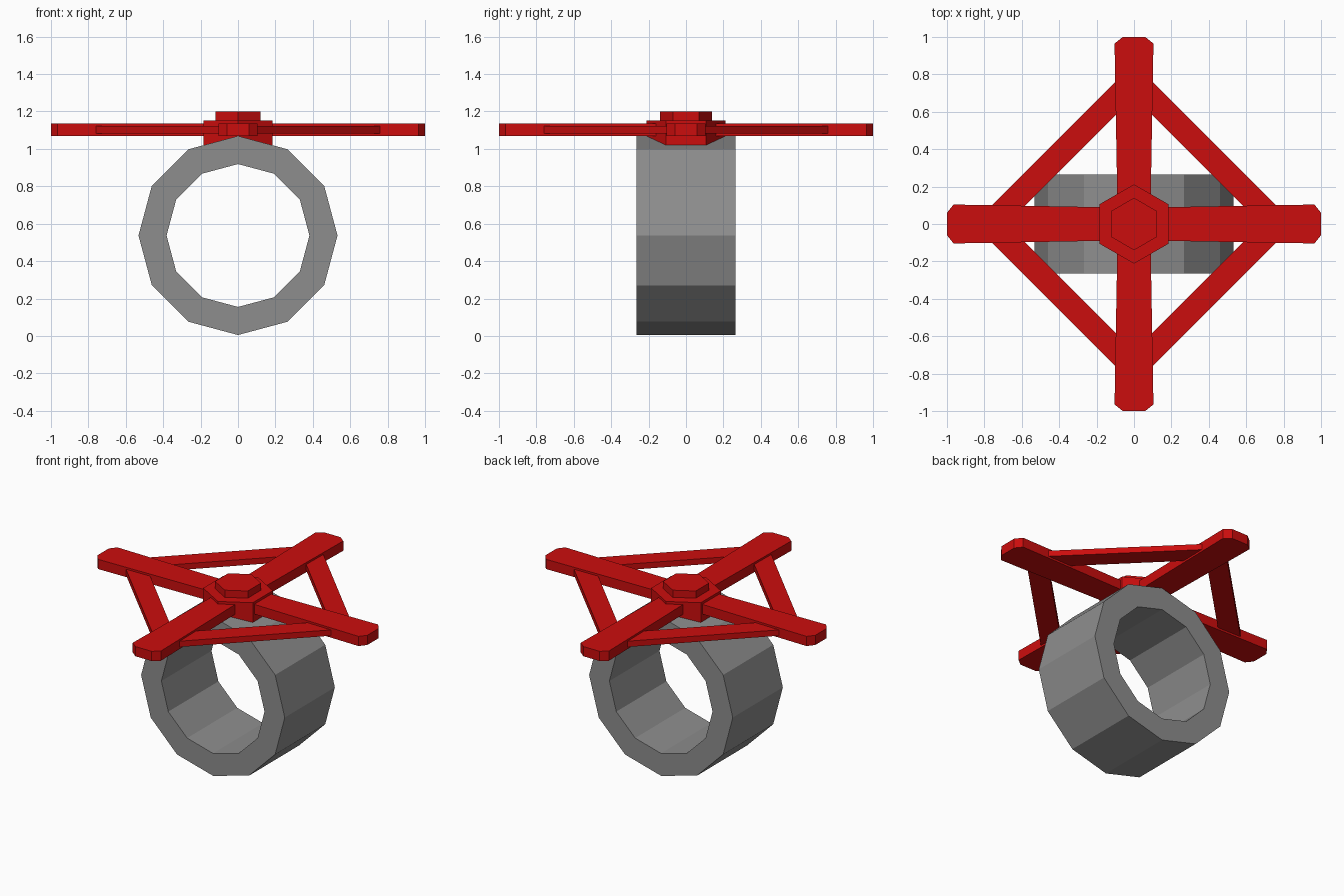
import bpy, bmesh
from math import cos, sin, pi
from mathutils import Matrix

if "Cube" in bpy.data.objects:
    bpy.data.objects.remove(bpy.data.objects["Cube"], do_unlink=True)


def material(name, rgb):
    m = bpy.data.materials.new(name)
    m.use_nodes = True
    m.diffuse_color = (*rgb, 1)
    m.node_tree.nodes["Principled BSDF"].inputs["Base Color"].default_value = (*rgb, 1)
    return m


red = material("red", (0.6, 0.004, 0.004))
grey = material("grey", (0.27, 0.27, 0.27))


def add_object(name, bm, mat):
    bmesh.ops.recalc_face_normals(bm, faces=bm.faces)
    mesh = bpy.data.meshes.new(name)
    bm.to_mesh(mesh)
    bm.free()
    mesh.materials.append(mat)
    obj = bpy.data.objects.new(name, mesh)
    bpy.context.collection.objects.link(obj)
    return obj


def prism(name, outline, z0, z1, mat, angle=0):
    """Extrude a flat outline from z0 to z1, then turn it about z."""
    bm = bmesh.new()
    face = bm.faces.new([bm.verts.new((x, y, z0)) for x, y in outline])
    ext = bmesh.ops.extrude_face_region(bm, geom=[face])
    top = [v for v in ext["geom"] if isinstance(v, bmesh.types.BMVert)]
    bmesh.ops.translate(bm, vec=(0, 0, z1 - z0), verts=top)
    bm.transform(Matrix.Rotation(angle, 4, "Z"))
    return add_object(name, bm, mat)


def polygon(sides, radius):
    return [(radius * sin(2 * pi * i / sides), radius * cos(2 * pi * i / sides))
            for i in range(sides)]


# Twelve-sided open band, lying along y
SIDES, CENTRE, HALF_DEPTH = 12, 0.537, 0.265
bm = bmesh.new()
loops = [[bm.verts.new((x, y, CENTRE + z)) for x, z in polygon(SIDES, r)]
         for r, y in ((0.532, -HALF_DEPTH), (0.532, HALF_DEPTH),
                      (0.382, HALF_DEPTH), (0.382, -HALF_DEPTH))]
for k in range(4):
    a, b = loops[k], loops[(k + 1) % 4]
    for i in range(SIDES):
        j = (i + 1) % SIDES
        bm.faces.new((a[i], a[j], b[j], b[i]))
add_object("ring_band", bm, grey)

# Hexagonal hub and cap
prism("hub", polygon(6, 0.212), 1.01, 1.152, red)
prism("hub_cap", polygon(6, 0.14), 1.15, 1.2, red)

# Four flared arms with clipped ends, joined by diagonal braces
half_arm = [(0.0, 0.088), (0.12, 0.089), (0.965, 0.104), (1.0, 0.06)]
arm = half_arm + [(x, -y) for x, y in reversed(half_arm)]
brace = [(0.77, 0.09), (0.09, 0.77), (0.09, 0.59), (0.59, 0.09)]
for i, side in enumerate(("left", "back", "right", "front")):
    prism(side + "_arm", arm, 1.07, 1.135, red, i * pi / 2)
for i, side in enumerate(("back_left", "back_right", "front_right", "front_left")):
    prism(side + "_brace", brace, 1.083, 1.122, red, i * pi / 2)
